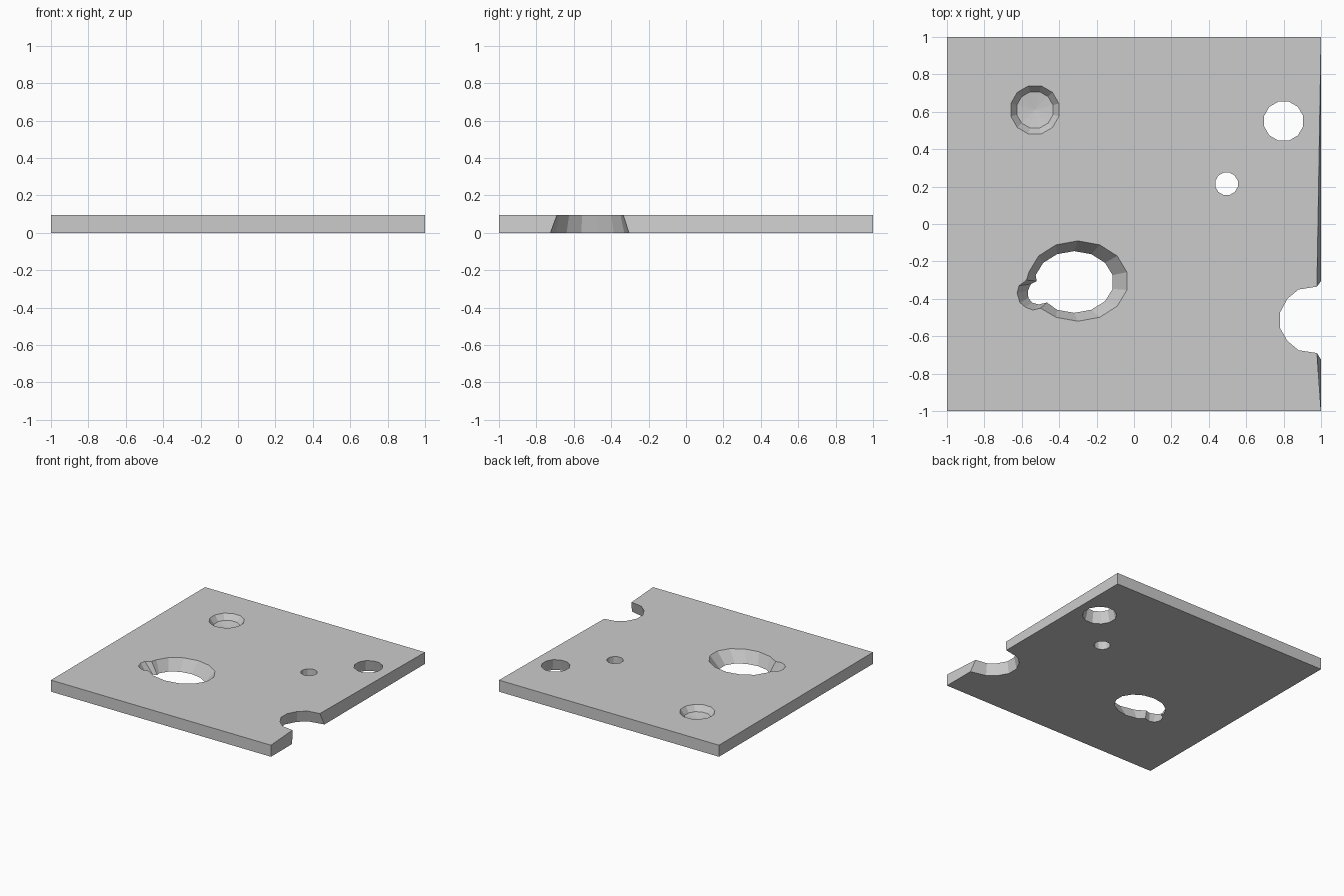
import bpy, bmesh
from math import sin, cos, pi

if "Cube" in bpy.data.objects:
    bpy.data.objects.remove(bpy.data.objects["Cube"])

T = 0.095  # plate thickness
bm = bmesh.new()


def oval(cx, cy, rx, ry, n, turn=0.0):
    """Clockwise ring of points, starting at the +y side."""
    return [(cx + rx * sin(2 * pi * (i + turn) / n),
             cy + ry * cos(2 * pi * (i + turn) / n)) for i in range(n)]


def ring(points, z):
    verts = [bm.verts.new((x, y, z)) for x, y in points]
    edges = [bm.edges.new((verts[i - 1], verts[i])) for i in range(len(verts))]
    return verts, edges


def wall(a, b):
    for i in range(len(a)):
        bm.faces.new((a[i - 1], a[i], b[i], b[i - 1]))


top_edges, bottom_edges = [], []


def through(top, bottom):
    tv, te = ring(top, T)
    bv, be = ring(bottom, 0)
    top_edges.extend(te)
    bottom_edges.extend(be)
    wall(tv, bv)


# outer outline with the flared notch in the right edge
notch = [(0.88, -0.35), (0.82, -0.40), (0.78, -0.475), (0.78, -0.555),
         (0.82, -0.625), (0.88, -0.675)]
wide = [(0.95 + (x - 0.95) * 1.12, -0.513 + (y + 0.513) * 1.12) for x, y in notch]
corner = [(1, -1), (-1, -1), (-1, 1), (1, 1)]
through([(0.978, -0.335)] + notch + [(0.978, -0.69)] + corner,
        [(1, -0.305)] + wide + [(1, -0.725)] + corner)

# large oval hole with a small lobe on its left
lobe_top = [(-.50, -.45), (-.54, -.46), (-.58, -.445), (-.61, -.42),
            (-.625, -.37), (-.615, -.33), (-.575, -.30)]
lobe_low = [(-.465, -.42), (-.51, -.43), (-.545, -.42), (-.565, -.395),
            (-.567, -.355), (-.55, -.32), (-.52, -.305)]
big_top = oval(-0.30, -0.305, 0.269, 0.215, 14)
big_low = oval(-0.32, -0.31, 0.211, 0.165, 14)
through(big_top[:9] + lobe_top + big_top[11:],
        big_low[:9] + lobe_low + big_low[11:])

# two round holes
through(oval(0.80, 0.55, 0.108, 0.108, 12, 0.5), oval(0.80, 0.55, 0.13, 0.13, 12, 0.5))
through(oval(0.495, 0.215, 0.062, 0.062, 12, 0.5), oval(0.495, 0.215, 0.062, 0.062, 12, 0.5))

# blind dimple with a shallow conical floor
rim, rim_edges = ring(oval(-0.53, 0.61, 0.133, 0.133, 12, 0.5), T)
floor, _ = ring(oval(-0.53, 0.61, 0.10, 0.10, 12, 0.5), 0.05)
top_edges.extend(rim_edges)
wall(rim, floor)
apex = bm.verts.new((-0.53, 0.61, 0.038))
for i in range(len(floor)):
    bm.faces.new((floor[i - 1], floor[i], apex))

# top and bottom skins around the openings
for edges, up in ((top_edges, 1), (bottom_edges, -1)):
    bmesh.ops.triangle_fill(bm, edges=edges, use_beauty=True, normal=(0, 0, up))

bmesh.ops.recalc_face_normals(bm, faces=bm.faces)
mesh = bpy.data.meshes.new("perforated_plate")
bm.to_mesh(mesh)
bm.free()
plate = bpy.data.objects.new("perforated_plate", mesh)
bpy.context.collection.objects.link(plate)
